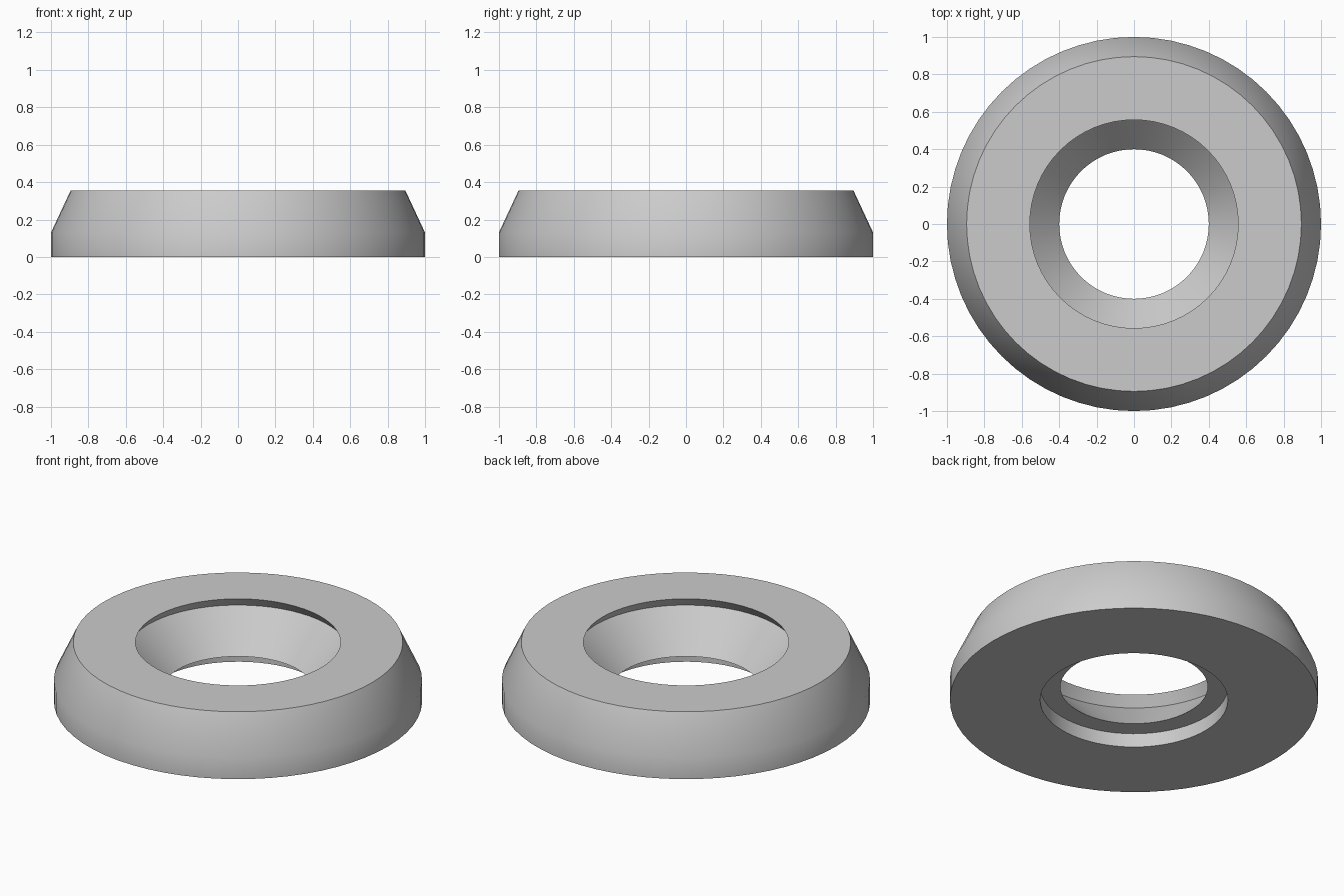
import bpy
import bmesh
from math import pi, radians
from mathutils import Vector

cube = bpy.data.objects.get("Cube")
if cube:
    bpy.data.objects.remove(cube, do_unlink=True)

# Plain grey material
grey = bpy.data.materials.new("light_grey")
grey.use_nodes = True
colour = (0.6, 0.6, 0.6, 1)
grey.diffuse_color = colour
grey.node_tree.nodes["Principled BSDF"].inputs["Base Color"].default_value = colour

# Ring cross-section as (radius, height)
profile = [
    (0.51, 0), (1, 0), (1, 0.13), (0.895, 0.355),   # base, rim, outer chamfer
    (0.557, 0.355), (0.601, 0.297),                 # top lip and undercut
    (0.4, 0.083), (0.51, 0.083),                    # conical seat, counterbore
]

# Revolve the closed cross-section around the vertical axis
bm = bmesh.new()
verts = [bm.verts.new((r, 0, z)) for r, z in profile]
edges = [bm.edges.new((a, b)) for a, b in zip(verts, verts[1:] + verts[:1])]
bmesh.ops.spin(bm, geom=verts + edges, cent=Vector(), axis=(0, 0, 1),
               angle=2 * pi, steps=64, use_merge=False)
bmesh.ops.remove_doubles(bm, verts=bm.verts, dist=0.0005)
bmesh.ops.recalc_face_normals(bm, faces=bm.faces)

mesh = bpy.data.meshes.new("conical_ring")
bm.to_mesh(mesh)
bm.free()
mesh.materials.append(grey)
ring = bpy.data.objects.new("conical_ring", mesh)
bpy.context.collection.objects.link(ring)

# Smooth round walls, sharp corners
bpy.ops.object.select_all(action='DESELECT')
ring.select_set(True)
bpy.context.view_layer.objects.active = ring
bpy.ops.object.shade_smooth_by_angle(angle=radians(30))
